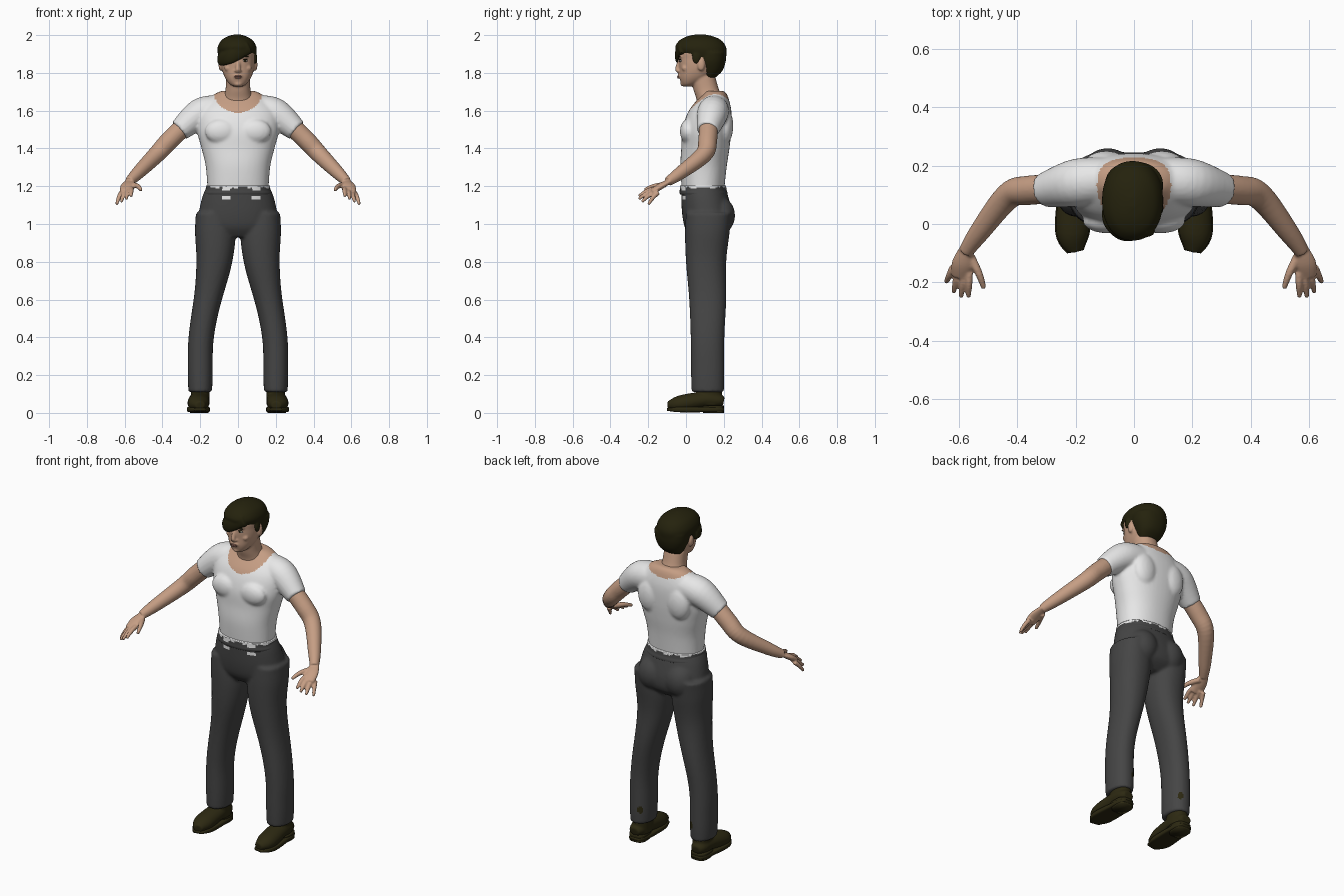
import bpy, bmesh
from math import cos, sin, pi, copysign
from mathutils import Vector, Matrix

default_cube = bpy.data.objects.get("Cube")
if default_cube:
    bpy.data.objects.remove(default_cube, do_unlink=True)


def material(name, red, green, blue):
    made = bpy.data.materials.new(name)
    made.use_nodes = True
    made.diffuse_color = (red, green, blue, 1)
    shader = made.node_tree.nodes["Principled BSDF"]
    shader.inputs["Base Color"].default_value = (red, green, blue, 1)
    shader.inputs["Roughness"].default_value = .8
    return made


SKIN = material("skin", .56, .34, .23)
WHITE = material("white cotton", .8, .8, .8)
GREY = material("charcoal cloth", .06, .06, .06)
HAIR = material("dark hair", .018, .016, .004)
SHOE = material("dark leather", .026, .022, .006)
LIP = material("lip", .36, .17, .13)
EYE = material("eye white", .55, .5, .46)


def smooth_rows(rows, steps=6):
    """Catmull-Rom interpolation through the section rows."""
    rows = [Vector(row) for row in rows]
    result = []
    for i in range(len(rows) - 1):
        before, start, end = rows[max(i - 1, 0)], rows[i], rows[i + 1]
        after = rows[min(i + 2, len(rows) - 1)]
        for k in range(steps):
            t = k / steps
            leave, arrive = (end - before) / 2, (after - start) / 2
            bend = 3 * (end - start) - 2 * leave - arrive
            result.append(start + leave * t + bend * t * t + (leave + arrive - 2 * (end - start)) * t ** 3)
    return result + [rows[-1]]


def skin_rings(bm, frames, power, sides):
    """Join superellipse rings given as (centre, half axis, other half axis)."""
    rings = []
    for centre, across, up in frames:
        ring = []
        for k in range(sides):
            angle = 2 * pi * k / sides
            a, b = (copysign(abs(f) ** (2 / power), f) for f in (cos(angle), sin(angle)))
            ring.append(bm.verts.new(centre + across * a + up * b))
        rings.append(ring)
    faces = [bm.faces.new(rings[0]), bm.faces.new(rings[-1])]
    for low, high in zip(rings, rings[1:]):
        faces += [bm.faces.new((low[k - 1], low[k], high[k], high[k - 1])) for k in range(sides)]
    bmesh.ops.recalc_face_normals(bm, faces=faces)


def stack(bm, rows, centre=lambda z: 0, power=2.2, sides=48):
    """Level sections, each (height, half width, front, back)."""
    skin_rings(bm, [(Vector((centre(z), (front + back) / 2, z)), Vector((half, 0, 0)),
                     Vector((0, (back - front) / 2, 0)))
                    for z, half, front, back in smooth_rows(rows)], power, sides)


def limb(bm, rows, side=1, flat=1, power=2, sides=24):
    """Sections across a path, each (x, y, z, radius); flat scales the height."""
    rows = smooth_rows([(side * x, y, z, r) for x, y, z, r in rows])
    frames = []
    for i, row in enumerate(rows):
        along = (rows[min(i + 1, len(rows) - 1)] - rows[max(i - 1, 0)]).to_3d()
        across = along.cross(Vector((0, 0, 1))).normalized()
        up = across.cross(along).normalized()
        frames.append((row.to_3d(), across * row.w, up * row.w * flat))
    skin_rings(bm, frames, power, sides)


def ball(bm, centre, radii, side=1):
    x, y, z = centre
    place = Matrix.Translation((side * x, y, z)) @ Matrix.Diagonal((*radii, 1))
    bmesh.ops.create_uvsphere(bm, u_segments=24, v_segments=14, radius=1, matrix=place)


def finish(name, bm, materials, voxel=0, rule=None):
    """Make the object; with a voxel size its volumes are fused and relaxed."""
    mesh = bpy.data.meshes.new(name)
    bm.to_mesh(mesh)
    bm.free()
    ob = bpy.data.objects.new(name, mesh)
    bpy.context.collection.objects.link(ob)
    if voxel:
        fuse = ob.modifiers.new("fuse", 'REMESH')
        fuse.mode, fuse.voxel_size = 'VOXEL', voxel
        relax = ob.modifiers.new("relax", 'SMOOTH')
        relax.factor, relax.iterations = .5, 4
        graph = bpy.context.evaluated_depsgraph_get()
        mesh = bpy.data.meshes.new_from_object(ob.evaluated_get(graph))
        ob.modifiers.clear()
        ob.data = mesh
    mesh.materials.clear()
    for entry in materials:
        mesh.materials.append(entry)
    for face in mesh.polygons:
        face.use_smooth = True
        face.material_index = rule(face.center) if rule else 0


def in_ellipse(a, b, half_a, half_b):
    return (a / half_a) ** 2 + (b / half_b) ** 2 < 1


SIDES = (("left", 1), ("right", -1))

# Shirt: torso, sleeves, chest and shoulder blades, with a scooped neck
bm = bmesh.new()
stack(bm, [(1.16, .16, -.02, .2), (1.3, .17, -.03, .215), (1.4, .193, -.025, .23), (1.5, .218, -.02, .24),
           (1.6, .21, .015, .24), (1.68, .135, .08, .22), (1.705, .085, .1, .2)])
for word, side in SIDES:
    limb(bm, [(.1, .15, 1.605, .078), (.2, .14, 1.583, .082), (.31, .115, 1.495, .058)], side)
    ball(bm, (.09, .01, 1.49), (.085, .042, .065), side)
    ball(bm, (.095, .205, 1.52), (.075, .045, .1), side)


def collar(c):
    drop = .115 if c.y < .14 else .05
    return int(c.z > 1.5 and in_ellipse(c.x, min(c.z - 1.705, 0), .13, drop))


finish("shirt", bm, [WHITE, SKIN], .0085, collar)

# Arms, with a fan of four fingers and a thumb on each hand
index_base, index_tip = Vector((.563, -.165, 1.187)), Vector((.566, -.25, 1.147))
little_base, little_tip = Vector((.617, -.147, 1.167)), Vector((.643, -.2, 1.103))
for word, side in SIDES:
    bm = bmesh.new()
    limb(bm, [(.25, .12, 1.55, .05), (.36, .115, 1.445, .05), (.43, .095, 1.37, .046),
              (.53, -.03, 1.27, .035), (.575, -.095, 1.225, .025)], side)
    limb(bm, [(.57, -.08, 1.23, .024), (.585, -.135, 1.2, .038), (.592, -.18, 1.17, .034)], side, flat=.45)
    for k in range(4):
        base = index_base.lerp(little_base, k / 3)
        tip = index_tip.lerp(little_tip, k / 3)
        tip.y -= .02 * sin(pi * k / 3)
        knuckle = base.lerp(tip, .5) + Vector((0, 0, .007))
        limb(bm, [(*base, .013), (*knuckle, .012), (*tip, .008)], side)
    limb(bm, [(.56, -.11, 1.207, .016), (.53, -.17, 1.2, .013), (.513, -.22, 1.18, .009)], side)
    finish(word + "_arm", bm, [SKIN], .005)


# Trousers: pelvis, seat and legs, with shirt cloth peeking through at the front
def peeking(c):
    in_band = abs(c.z - 1.14) < .007 or abs(c.z - 1.187) < .009
    return c.y < .03 and in_band and cos(40 * c.x + 2.4) > .6


def trouser_rule(c):
    worn = c.y > .13 and in_ellipse(abs(c.x) - .17, c.z - .2, .014, .022)
    return 1 if peeking(c) else 2 if worn else 0


def stance(z):
    return .16 + .04 * cos(pi * (max(z, .3) - .3) / .6)


bm = bmesh.new()
stack(bm, [(1.2, .165, -.025, .205), (1.14, .19, -.025, .225), (1.05, .208, -.02, .245),
           (.98, .205, -.005, .235), (.93, .15, .03, .18)])
for word, side in SIDES:
    stack(bm, [(.11, .062, .03, .2), (.2, .066, .027, .203), (.4, .067, .025, .203), (.6, .075, .017, .213),
               (.8, .095, 0, .213), (.95, .106, -.005, .23), (1.06, .09, 0, .24)], lambda z: side * stance(z))
    ball(bm, (.09, .175, 1.045), (.09, .085, .1), side)
finish("trousers", bm, [GREY, WHITE, SHOE], .009, trouser_rule)


# Waistband, with the uneven hem of the shirt over its upper edge
def hem(c):
    return int(peeking(c) or c.z > 1.195 + .005 * sin(70 * c.x) + .003 * sin(190 * c.x))


bm = bmesh.new()
stack(bm, [(1.155, .178, -.031, .221), (1.165, .179, -.034, .22), (1.18, .172, -.033, .215),
           (1.205, .169, -.032, .212)], sides=120)
finish("waistband", bm, [GREY, WHITE], rule=hem)

# Shoes: upper, ankle, sole and heel
shoe_path = [(.205, .2, .06, .03), (.205, .17, .065, .046), (.205, .1, .07, .054),
             (.21, -.03, .048, .056), (.2, -.095, .04, .026)]
sole_path = [(x, y, .018, radius + .003) for x, y, z, radius in shoe_path]
for word, side in SIDES:
    bm = bmesh.new()
    limb(bm, shoe_path, side, flat=.8)
    stack(bm, [(.04, .05, .06, .19), (.15, .048, .06, .19)], lambda z: side * .2)
    finish(word + "_shoe", bm, [SHOE], .006)
    bm = bmesh.new()
    limb(bm, sole_path, side, flat=.25, power=5)
    stack(bm, [(0, .048, .09, .2), (.04, .05, .08, .2)], lambda z: side * .205, power=3)
    finish(word + "_sole", bm, [SHOE])

# Head: neck, skull, nose, mouth, chin, brows, cheeks and ears
bm = bmesh.new()
stack(bm, [(1.6, .09, .06, .2), (1.66, .078, .055, .2), (1.71, .066, .04, .175), (1.78, .064, .025, .155)])
stack(bm, [(1.728, .022, -.014, .03), (1.742, .045, -.024, .064), (1.775, .069, -.034, .124),
           (1.82, .085, -.035, .165), (1.87, .09, -.038, .188), (1.93, .087, -.031, .185), (1.98, .02, .05, .1)])
stack(bm, [(1.872, .01, -.04, -.02), (1.84, .011, -.053, -.03), (1.815, .014, -.059, -.035)])
ball(bm, (0, -.04, 1.81), (.02, .014, .009))
ball(bm, (0, -.034, 1.783), (.024, .01, .012))
ball(bm, (0, -.012, 1.742), (.024, .018, .014))
for word, side in SIDES:
    ball(bm, (.036, -.028, 1.888), (.024, .012, .008), side)
    ball(bm, (.05, -.005, 1.825), (.022, .018, .018), side)
    ball(bm, (.092, .08, 1.843), (.011, .02, .033), side)
finish("head", bm, [SKIN], .0055)

# Lips
bm = bmesh.new()
ball(bm, (0, -.04, 1.782), (.022, .007, .004))
ball(bm, (0, -.04, 1.774), (.017, .007, .004))
finish("lips", bm, [LIP])

# Eyes and brows
for word, side in SIDES:
    for part, colour, depth, height, radii in (("eye", EYE, -.028, 1.864, (.014, .008, .006)),
                                               ("iris", HAIR, -.033, 1.864, (.006, .005, .006)),
                                               ("lash", HAIR, -.031, 1.871, (.016, .007, .002)),
                                               ("brow", HAIR, -.034, 1.888, (.021, .008, .004))):
        bm = bmesh.new()
        ball(bm, (.037, depth, height), radii, side)
        finish(word + "_" + part, bm, [colour])

# Hair: cap, nape, sideburns and swept fringe
bm = bmesh.new()
stack(bm, [(1.885, .098, -.02, .213), (1.93, .104, -.057, .214), (1.97, .085, -.037, .19),
           (1.993, .05, .005, .145), (2.004, .012, .055, .095)], lambda z: -.005)
stack(bm, [(1.775, .055, .095, .155), (1.81, .077, .068, .192), (1.86, .096, .05, .21), (1.91, .1, .05, .213)])
limb(bm, [(.06, -.025, 1.935, .015), (-.03, -.042, 1.89, .017), (-.085, -.002, 1.872, .016),
          (-.098, .05, 1.872, .013)], flat=2.2)
for word, side in SIDES:
    ball(bm, (.09, .055, 1.88), (.011, .022, .033), side)
finish("hair", bm, [HAIR], .006)
